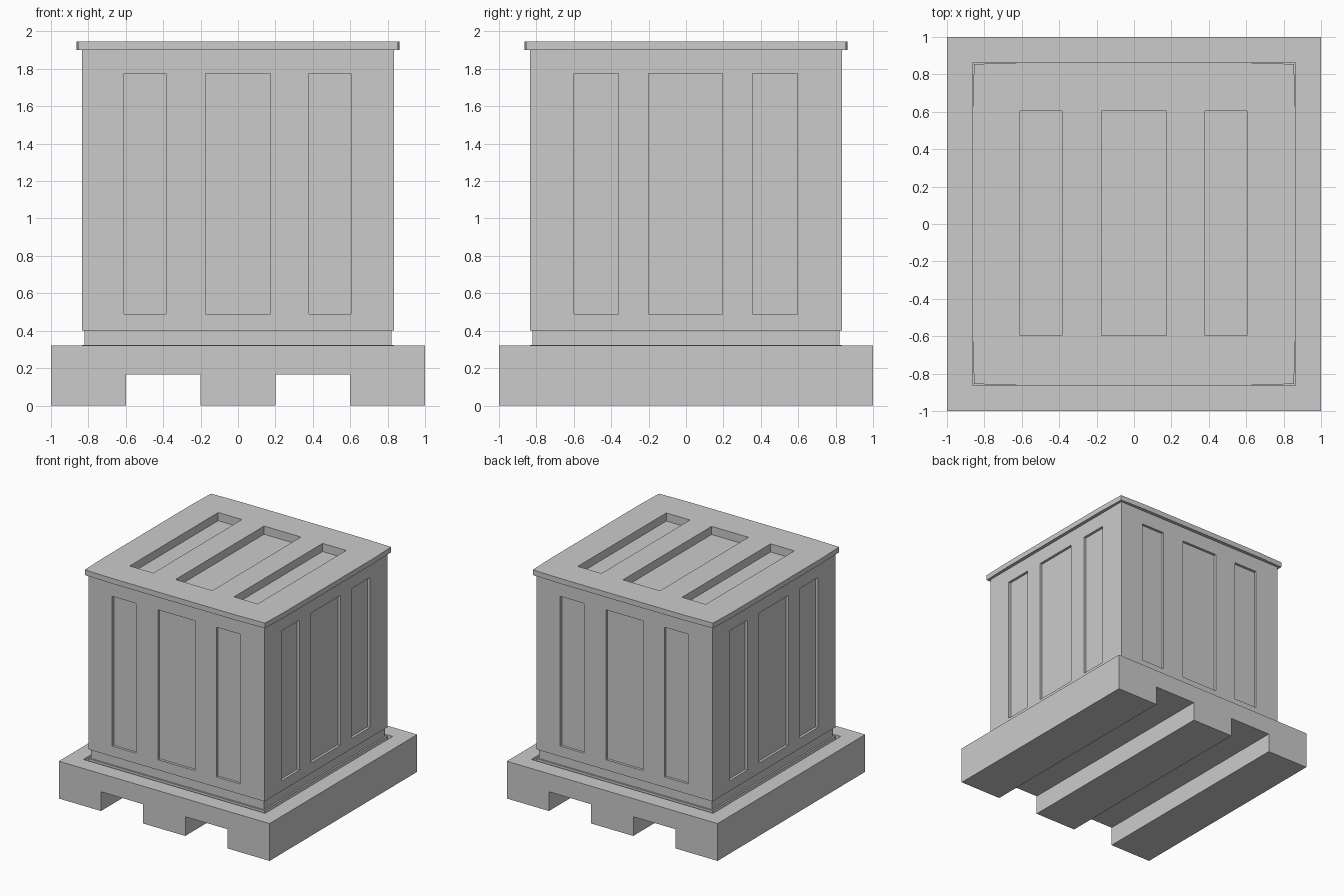
import bpy, bmesh

if "Cube" in bpy.data.objects:
    bpy.data.objects.remove(bpy.data.objects["Cube"])


def prism(name, outline, z0, z1):
    """Extrude a flat outline from z0 to z1."""
    bm = bmesh.new()
    face = bm.faces.new([bm.verts.new((x, y, z0)) for x, y in outline])
    top = bmesh.ops.extrude_face_region(bm, geom=[face])["geom"]
    for v in top:
        if isinstance(v, bmesh.types.BMVert):
            v.co.z = z1
    bmesh.ops.recalc_face_normals(bm, faces=bm.faces)
    mesh = bpy.data.meshes.new(name)
    bm.to_mesh(mesh)
    bm.free()
    obj = bpy.data.objects.new(name, mesh)
    bpy.context.collection.objects.link(obj)
    return obj


def box(name, x0, x1, y0, y1, z0, z1):
    return prism(name, [(x0, y0), (x1, y0), (x1, y1), (x0, y1)], z0, z1)


def square(name, h, z0, z1):
    return box(name, -h, h, -h, h, z0, z1)


def cut(target, cutters):
    """Subtract every cutter box, bake the result and drop the cutters."""
    for c in cutters:
        c.hide_render = True
        mod = target.modifiers.new("cut", "BOOLEAN")
        mod.operation = "DIFFERENCE"
        mod.solver = "EXACT"
        mod.object = c
    bpy.context.view_layer.update()
    deps = bpy.context.evaluated_depsgraph_get()
    mesh = bpy.data.meshes.new_from_object(target.evaluated_get(deps))
    target.modifiers.clear()
    target.data = mesh
    for c in cutters:
        bpy.data.objects.remove(c)


X_PANELS = [(-0.61, -0.385), (-0.175, 0.175), (0.38, 0.605)]
Y_PANELS = [(-0.60, -0.36), (-0.20, 0.195), (0.355, 0.595)]
HALF, DEPTH = 0.834, 0.022
Z0, Z1 = 0.49, 1.775
LID_FLOOR = 1.875


def lid_slots():
    return [box("slot_cutter", a, b, -0.597, 0.603, LID_FLOOR, 2.1) for a, b in X_PANELS]


# Pallet with two fork channels and a shallow seat for the crate
pallet = square("pallet", 1.0, 0, 0.32)
cut(pallet, [box("fork_cutter", a, a + 0.4, -1.1, 1.1, -0.1, 0.165) for a in (-0.6, 0.2)]
    + [square("seat_cutter", 0.863, 0.28, 0.5)])

# Crate foot and recessed waist
square("crate_foot", HALF, 0.28, 0.323)
square("crate_waist", 0.82, 0.323, 0.402)

# Crate body with recessed panels on all four sides
body = square("crate_body", HALF, 0.402, 1.90)
inner, outer = HALF - DEPTH, HALF + 0.1
panels = []
for s in (-1, 1):
    lo, hi = sorted((s * inner, s * outer))
    panels += [box("panel_cutter", -s * a, -s * b, lo, hi, Z0, Z1) if s < 0
               else box("panel_cutter", -b, -a, lo, hi, Z0, Z1) for a, b in X_PANELS]
    panels += [box("panel_cutter", lo, hi, a, b, Z0, Z1) if s > 0
               else box("panel_cutter", lo, hi, -b, -a, Z0, Z1) for a, b in Y_PANELS]
cut(body, panels + lid_slots())

# Lid, very slightly bowed outward along each edge, with three slots
quarter = [(0.855, -0.855), (0.863, -0.6), (0.863, 0.6)]
outline = []
for _ in range(4):
    outline += quarter
    quarter = [(-y, x) for x, y in quarter]
lid = prism("crate_lid", outline, 1.90, 1.945)
cut(lid, lid_slots())
